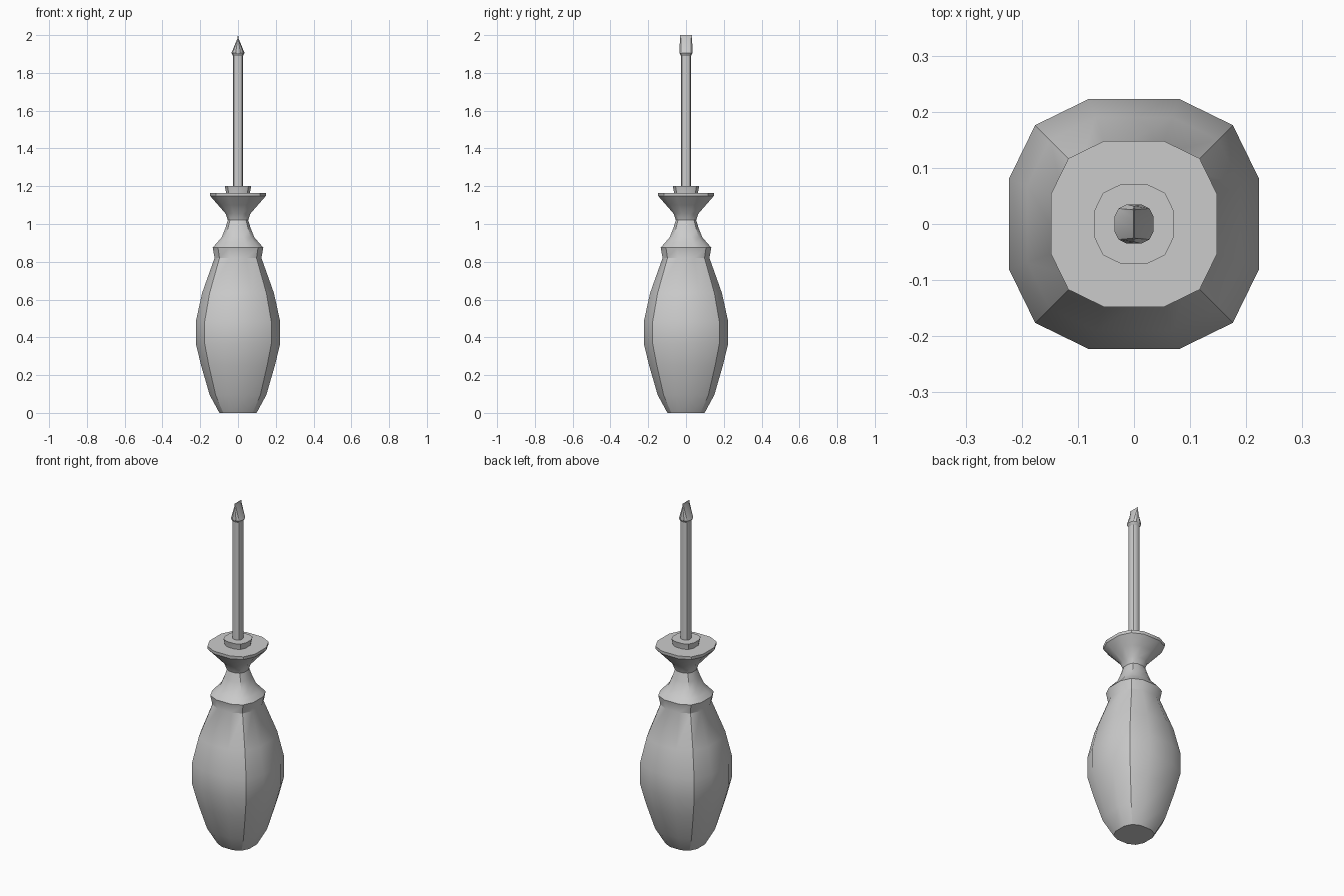
import bpy, bmesh, math

if "Cube" in bpy.data.objects:
    bpy.data.objects.remove(bpy.data.objects["Cube"])

# Twelve-sided rounded-square cross-section, half width 1
QUAD = [(1, 0.36), (0.79, 0.79), (0.36, 1)]
SECTION = []
for k in range(4):
    c, s = round(math.cos(k * math.pi / 2)), round(math.sin(k * math.pi / 2))
    SECTION += [(x * c - y * s, x * s + y * c) for x, y in QUAD]


def loft(name, rings, angle=30):
    """Skin the section through rings of (half width x, half width y, z)."""
    bm = bmesh.new()
    loops = [[bm.verts.new((x * rx, y * ry, z)) for x, y in SECTION]
             for rx, ry, z in rings]
    n = len(SECTION)
    for a, b in zip(loops, loops[1:]):
        for i in range(n):
            j = (i + 1) % n
            bm.faces.new((a[i], a[j], b[j], b[i]))
    bm.faces.new(loops[0][::-1])
    bm.faces.new(loops[-1])
    mesh = bpy.data.meshes.new(name)
    bm.to_mesh(mesh)
    bm.free()
    ob = bpy.data.objects.new(name, mesh)
    bpy.context.collection.objects.link(ob)
    bpy.ops.object.select_all(action='DESELECT')
    ob.select_set(True)
    bpy.context.view_layer.objects.active = ob
    bpy.ops.object.shade_smooth_by_angle(angle=math.radians(angle))
    return ob


def turned(name, profile):
    return loft(name, [(r, r, z) for r, z in profile])


# Handle with belly, shoulder, narrow neck and flared guard
turned("handle", [
    (0.098, 0.0), (0.105, 0.012), (0.15, 0.095), (0.195, 0.25), (0.223, 0.365),
    (0.223, 0.485), (0.19, 0.635), (0.124, 0.82), (0.134, 0.875),
    (0.112, 0.90), (0.086, 0.93), (0.068, 0.975), (0.054, 1.02),
    (0.066, 1.055), (0.105, 1.10), (0.147, 1.148), (0.148, 1.165)])

# Metal collar seated on the guard
turned("collar", [(0.063, 1.155), (0.064, 1.17), (0.070, 1.20)])

# Shaft
turned("shaft", [(0.026, 1.19), (0.026, 1.892)])

# Flat wedge blade, its edge running along y
loft("blade_tip", [(0.025, 0.025, 1.888), (0.035, 0.035, 1.905),
                   (0.002, 0.032, 1.985), (0.001, 0.032, 2.0)])
